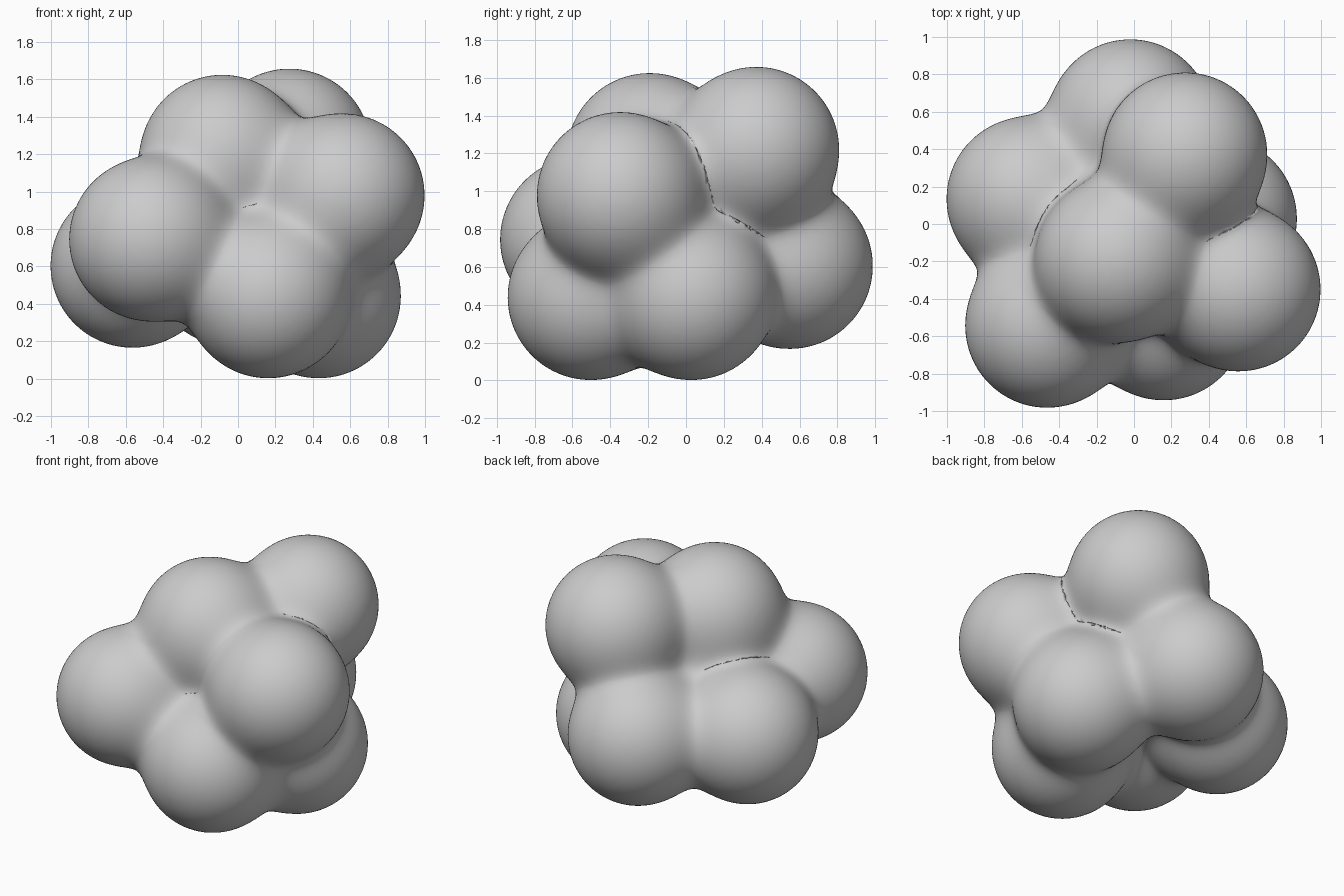
import bpy, bmesh, math
from mathutils import Vector, Matrix

if "Cube" in bpy.data.objects:
    bpy.data.objects.remove(bpy.data.objects["Cube"])

R = 0.437      # radius of every lobe
K = 0.062      # softness of the blend between lobes

# Lobe centres, plus a small core that fills the middle
lobes = [
    (-0.465, -0.545, 0.745), (-0.565, 0.135, 0.603), (-0.085, -0.193, 1.187),
    (0.56, -0.35, 0.98), (0.16, -0.505, 0.44), (0.433, 0.03, 0.44),
    (0.275, 0.372, 1.22), (-0.02, 0.55, 0.605),
]
balls = [(Vector(c), R) for c in lobes] + [(Vector((0, 0, 0.8)), 0.34)]


def field(p):
    """Smoothly blended distance to the balls, and its gradient."""
    total, grad = 0.0, Vector()
    for c, r in balls:
        v = p - c
        d = max(v.length, 1e-6)
        w = math.exp(-(d - r) / K)
        total += w
        grad += v * (w / d)
    return -K * math.log(total), grad / total


# Raw union of balls
bm = bmesh.new()
for c, r in balls:
    bmesh.ops.create_icosphere(bm, subdivisions=4, radius=r,
                               matrix=Matrix.Translation(c))
raw = bpy.data.meshes.new("lobed_cluster")
bm.to_mesh(raw)
bm.free()
obj = bpy.data.objects.new("lobed_cluster", raw)
bpy.context.collection.objects.link(obj)

# Fuse into one skin
mod = obj.modifiers.new("fuse", 'REMESH')
mod.mode = 'VOXEL'
mod.voxel_size = 0.03
soft = obj.modifiers.new("relax", 'SMOOTH')
soft.iterations = 4
deps = bpy.context.evaluated_depsgraph_get()
skin = bpy.data.meshes.new_from_object(obj.evaluated_get(deps))
obj.modifiers.clear()
obj.data = skin

# Pull the skin onto the blended surface so the creases become soft valleys
for v in skin.vertices:
    p = v.co.copy()
    for _ in range(5):
        f, g = field(p)
        step = -f * g / max(g.length_squared, 0.15)
        if step.length > 0.06:
            step *= 0.06 / step.length
        p += step
    v.co = p

for poly in skin.polygons:
    poly.use_smooth = True
skin.update()
